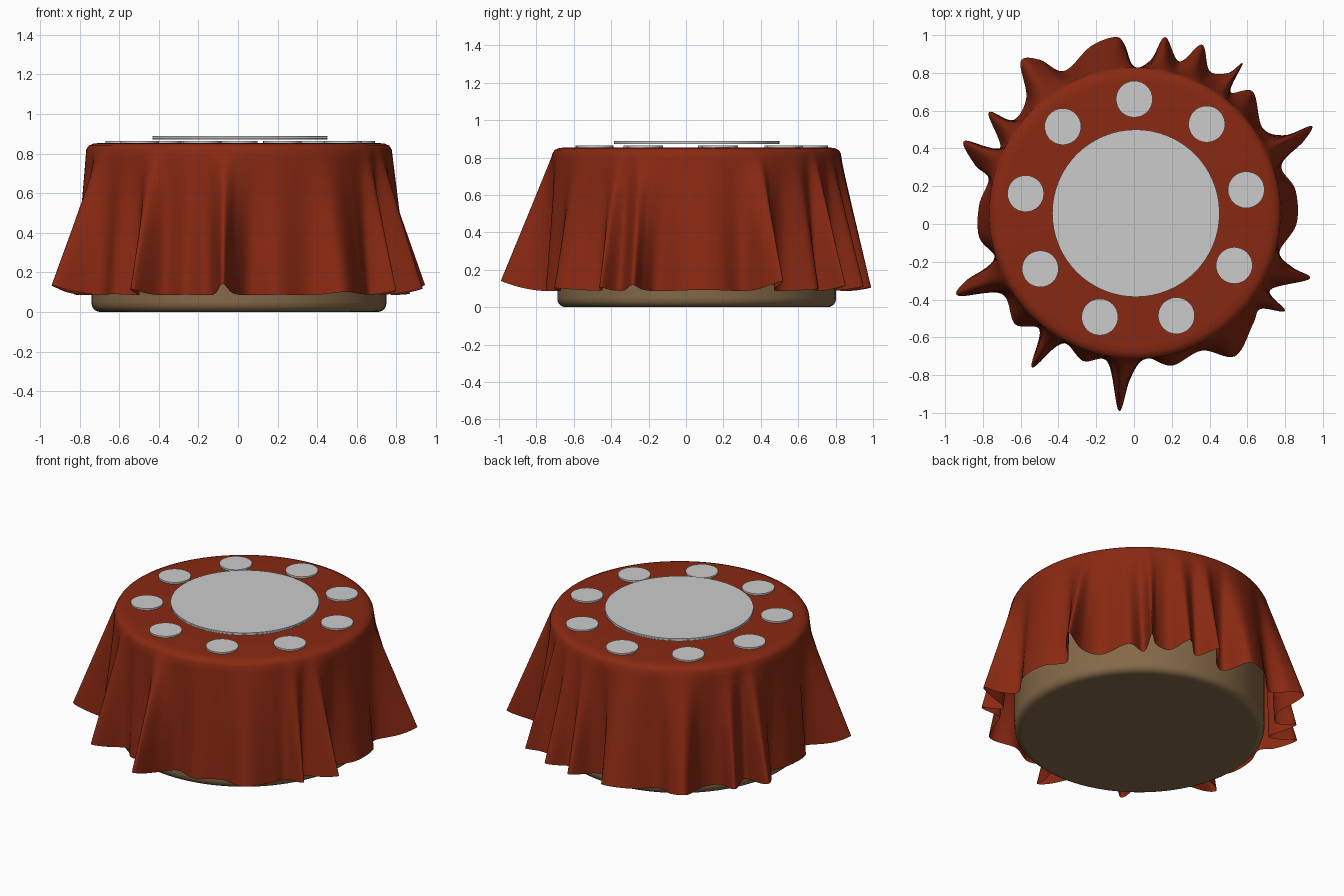
import bpy, bmesh, math

if "Cube" in bpy.data.objects:
    bpy.data.objects.remove(bpy.data.objects["Cube"])

CX, CY = 0.005, 0.057


def material(name, rgb):
    m = bpy.data.materials.new(name)
    m.diffuse_color = (*rgb, 1)
    m.use_nodes = True
    m.node_tree.nodes["Principled BSDF"].inputs["Base Color"].default_value = m.diffuse_color
    return m


def disc(name, x, y, z0, z1, r, bevel, segs=1, verts=64, mat=None):
    bpy.ops.mesh.primitive_cylinder_add(vertices=verts, radius=r, depth=z1 - z0,
                                        location=(x, y, (z0 + z1) / 2))
    o = bpy.context.object
    o.name = name
    if bevel:
        b = o.modifiers.new("bevel", 'BEVEL')
        b.width, b.segments = bevel, segs
    if mat:
        o.data.materials.append(mat)
    bpy.ops.object.shade_smooth_by_angle(angle=math.radians(35))
    return o


# Solid drum under the cloth
disc("table_body", CX, CY, 0, 0.84, 0.745, 0.045, 5, 96,
     material("wood", (0.23, 0.14, 0.065)))

# Hem of the cloth seen from above: fold tips and valleys, clockwise from the back
hem = [(-.10, .99), (-.05, .95), (0, .83), (.09, .87), (.165, .99), (.24, .86), (.36, .95),
       (.40, .81), (.50, .80), (.575, .85), (.51, .70), (.63, .70), (.68, .51), (.80, .47),
       (.94, .52), (.90, .44), (.78, .31), (.855, .18), (.86, 0), (.77, -.15), (.84, -.23),
       (.93, -.29), (.72, -.35), (.80, -.46), (.67, -.45), (.63, -.53), (.535, -.70),
       (.36, -.67), (.20, -.75), (.06, -.71), (-.02, -.82), (-.08, -.99), (-.14, -.73),
       (-.27, -.725), (-.38, -.63), (-.54, -.76), (-.50, -.56), (-.63, -.53), (-.70, -.37),
       (-.93, -.38), (-.89, -.30), (-.735, -.19), (-.82, -.07), (-.82, .10), (-.77, .24),
       (-.84, .31), (-.90, .44), (-.71, .40), (-.77, .59), (-.64, .55), (-.57, .67),
       (-.60, .86), (-.50, .87), (-.37, .81), (-.23, .94)]


def smooth_loop(pts, n):
    out = []
    for i in range(len(pts)):
        p = [pts[(i + k) % len(pts)] for k in (-1, 0, 1, 2)]
        for s in range(n):
            t = s / n
            out.append([0.5 * (2 * b + (c - a) * t + (2 * a - 5 * b + 4 * c - d) * t * t
                               + (3 * b - a - 3 * c + d) * t ** 3) for a, b, c, d in zip(*p)])
    return out


loop = smooth_loop(hem, 8)
N = len(loop)

# Evened-out angle of each hem sample, used where the cloth lies on the round top
ang = [math.atan2(y - CY, x - CX) for x, y in loop]
for i in range(1, N):
    while ang[i] - ang[i - 1] > math.pi:
        ang[i] -= 2 * math.pi
    while ang[i] - ang[i - 1] < -math.pi:
        ang[i] += 2 * math.pi
W = 14
even = [sum(ang[(i + k) % N] - 2 * math.pi * ((i + k) // N) for k in range(-W, W + 1)) / (2 * W + 1)
        for i in range(N)]

# Draped cloth: flat top, rounded lip, then folds growing towards the hem
bm = bmesh.new()
rings = []
for r, z in ((.35, .852), (.70, .854), (.735, .851), (.76, .84), (.772, .82)):
    rings.append([bm.verts.new((CX + r * math.cos(a), CY + r * math.sin(a), z)) for a in even])
STEPS = 18
for s in range(1, STEPS + 1):
    t = s / STEPS
    ring = []
    for (x, y), a in zip(loop, even):
        d = math.hypot(x - CX, y - CY)
        k = max(1, 0.757 / d)
        hx, hy = CX + (x - CX) * k, CY + (y - CY) * k
        hz = 0.82 - math.sqrt(0.735 ** 2 - (d - 0.77) ** 2)
        tx, ty = CX + .772 * math.cos(a), CY + .772 * math.sin(a)
        ring.append(bm.verts.new((tx + (hx - tx) * t, ty + (hy - ty) * t, .82 + (hz - .82) * t)))
    rings.append(ring)
for A, B in zip(rings, rings[1:]):
    for i in range(N):
        j = (i + 1) % N
        bm.faces.new((A[i], A[j], B[j], B[i]))
mid = bm.verts.new((CX, CY, .852))
for i in range(N):
    bm.faces.new((mid, rings[0][(i + 1) % N], rings[0][i]))
bmesh.ops.recalc_face_normals(bm, faces=bm.faces)
bm.normal_update()
if bm.faces[-1].normal.z < 0:
    bmesh.ops.reverse_faces(bm, faces=bm.faces[:])
me = bpy.data.meshes.new("tablecloth")
bm.to_mesh(me)
bm.free()
for p in me.polygons:
    p.use_smooth = True
cloth = bpy.data.objects.new("tablecloth", me)
bpy.context.collection.objects.link(cloth)
me.materials.append(material("red_cloth", (0.25, 0.022, 0.006)))

# Large turntable in two thin layers, ringed by nine plates
disc("turntable_lower", 0.01, 0.057, 0.872, 0.880, 0.443, 0)
disc("turntable_upper", 0.01, 0.057, 0.881, 0.889, 0.443, 0)
for i in range(9):
    a = math.radians(91 + 40 * i)
    disc(f"plate_{i + 1}", 0.012 + .593 * math.cos(a), 0.068 + .593 * math.sin(a),
         0.853, 0.864, 0.097, 0, verts=32)
